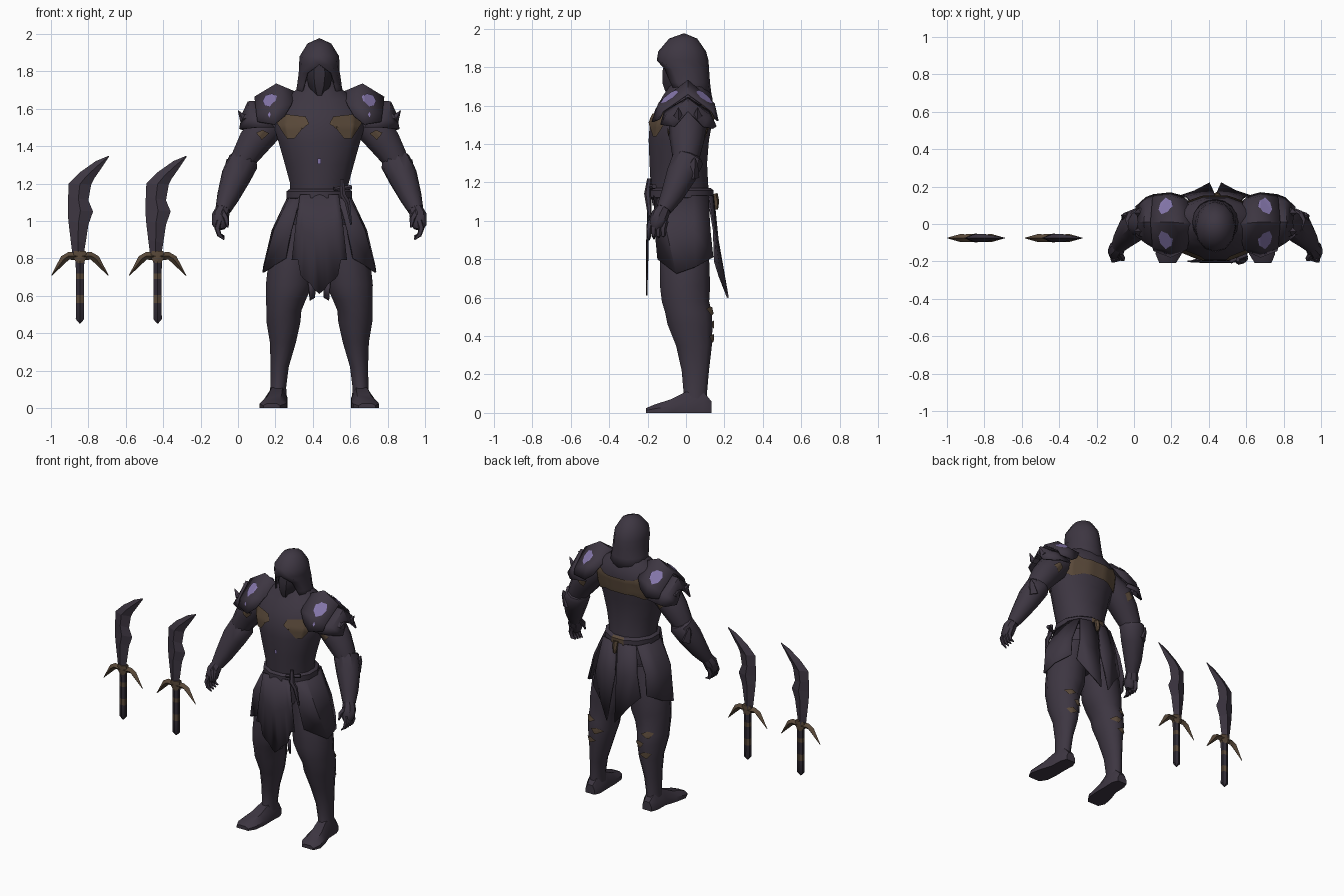
import bpy, bmesh, math
from mathutils import Vector
from mathutils.bvhtree import BVHTree

if "Cube" in bpy.data.objects:
    bpy.data.objects.remove(bpy.data.objects["Cube"])

CX = 0.435   # figure centre
made = []


def material(name, rgb):
    m = bpy.data.materials.new(name)
    m.use_nodes = True
    m.diffuse_color = (*rgb, 1)
    m.node_tree.nodes["Principled BSDF"].inputs["Base Color"].default_value = (*rgb, 1)
    return m


DARK = material("dusk_cloth", (.047, .037, .054))
SHADE = material("shadow_cloth", (.031, .025, .036))
BROWN = material("worn_bronze", (.1, .066, .041))
VIOLET = material("violet_mark", (.23, .18, .4))


def finish(name, bm, mats, rule=None, thick=0):
    if rule:
        for f in bm.faces:
            f.material_index = int(rule(f.calc_center_median()))
    me = bpy.data.meshes.new(name)
    bm.to_mesh(me)
    bm.free()
    for m in mats:
        me.materials.append(m)
    ob = bpy.data.objects.new(name, me)
    bpy.context.collection.objects.link(ob)
    if thick:
        mod = ob.modifiers.new("thickness", "SOLIDIFY")
        mod.thickness, mod.offset = thick, 0
    made.append(ob)
    return ob


def loft(name, rings, mats=(DARK,), s=1, ox=CX, closed=True, rule=None, thick=0):
    """Skin a list of rings; open strips become sheets with thickness."""
    bm = bmesh.new()
    rows = [[bm.verts.new((ox + s * p[0], p[1], p[2])) for p in r] for r in rings]
    n = len(rows[0])
    for a, b in zip(rows, rows[1:]):
        for i in range(n if closed else n - 1):
            j = (i + 1) % n
            bm.faces.new((a[i], a[j], b[j], b[i]))
    if closed:
        bm.faces.new(rows[0])
        bm.faces.new(rows[-1])
    bmesh.ops.remove_doubles(bm, verts=bm.verts, dist=.0002)
    bmesh.ops.recalc_face_normals(bm, faces=bm.faces)
    return finish(name, bm, mats, rule, thick)


def oval(x, z, rx, front, back, n=12):
    cy, ry = (front + back) / 2, (back - front) / 2
    return [(x + rx * math.cos(t), cy + ry * math.sin(t), z)
            for t in (math.tau * (i + .5) / n for i in range(n))]


def tube(path, n=8):
    """Rings square to a path of (x, y, z, radius)."""
    pts = [Vector(p[:3]) for p in path]
    rings = []
    for i, p in enumerate(pts):
        t = (pts[min(i + 1, len(pts) - 1)] - pts[max(i - 1, 0)]).normalized()
        u = Vector((0, 1, 0))
        u = (u - t * u.dot(t)).normalized()
        v = t.cross(u)
        rings.append([p + path[i][3] * (u * math.cos(k * math.tau / n) + v * math.sin(k * math.tau / n))
                      for k in range(n)])
    return rings


def decal(name, target, poly, mat, side=-1, s=1):
    """Painted patch: an (x, z) outline laid on the target from front (-1) or back (1)."""
    me = target.data
    tree = BVHTree.FromPolygons([v.co for v in me.vertices], [tuple(p.vertices) for p in me.polygons])
    bm = bmesh.new()
    bm.faces.new([bm.verts.new((CX + s * x, side, z)) for x, z in poly])
    bmesh.ops.triangulate(bm, faces=bm.faces)
    bmesh.ops.subdivide_edges(bm, edges=bm.edges, cuts=8, use_grid_fill=True)
    lost = []
    for v in bm.verts:
        hit, nor, _, _ = tree.ray_cast(v.co, Vector((0, -side, 0)))
        if hit is None:
            lost.append(v)
        else:
            v.co = hit + (nor if nor.y * side > 0 else -nor) * .009
    bmesh.ops.delete(bm, geom=lost, context="VERTS")
    bm.normal_update()
    bmesh.ops.reverse_faces(bm, faces=[f for f in bm.faces if f.normal.y * side < 0])
    finish(name, bm, (mat,))


# Torso and pelvis
torso = loft("torso", [oval(0, *r) for r in (
    (1.08, .165, -.18, .13), (1.2, .162, -.19, .12), (1.3, .19, -.195, .115), (1.42, .225, -.2, .125),
    (1.5, .25, -.195, .14), (1.58, .25, -.165, .15), (1.65, .2, -.125, .14), (1.7, .13, -.09, .11),
    (1.75, .07, -.07, .07))])
loft("pelvis", [oval(0, *r) for r in ((1.1, .16, -.17, .12), (.95, .19, -.15, .12), (.8, .1, -.08, .08))])
loft("belt", [oval(0, *r) for r in ((1.112, .165, -.19, .135), (1.122, .182, -.205, .15),
                                   (1.158, .182, -.205, .15), (1.17, .165, -.19, .135))],
     (DARK, BROWN), rule=lambda c: c.y > .08 and abs(c.x - CX) < .08)
loft("belt_tab", tube([(.01, .145, 1.14, .02), (.01, .155, 1.1, .018), (.012, .157, 1.06, .01)], 6), (BROWN,))
loft("belt_knife", tube([(.12, -.19, 1.22, .012), (.125, -.2, 1.14, .018), (.15, -.195, 1.1, .016),
                         (.17, -.185, .98, .006)], 6))
loft("belt_bar", tube([(.08, -.2, 1.17, .012), (.17, -.165, 1.18, .014)], 6))

# Hood with a front opening, and the masked face within
hood = []
for z, rx, f, b, gap in ((1.972, 0, -.01, -.01, 0), (1.945, .06, -.085, .055, 0), (1.88, .1, -.14, .1, 0),
                         (1.835, .104, -.147, .112, 0), (1.79, .106, -.13, .115, 36),
                         (1.72, .115, -.115, .12, 46), (1.655, .128, -.09, .128, 52)):
    row = []
    for i in range(13):
        t = math.radians(-90 + gap + (360 - 2 * gap) * i / 12)
        row.append((rx * math.cos(t), (f + b) / 2 + (b - f) / 2 * math.sin(t), z))
    hood.append(row)
loft("hood", hood, closed=False, thick=.01)
loft("face_mask", [oval(0, *r, 8) for r in ((1.84, .07, -.11, .05), (1.78, .078, -.13, .05),
                                           (1.72, .062, -.13, .04), (1.665, .028, -.11, .03))], (SHADE,))

# Front skirt panel with a ragged hem
half = [(-.148, .79), (-.115, .79), (-.1, .71), (-.085, .69), (-.045, .66), (-.03, .635)]
hem = half + [(0, .61)] + [(-x, z) for x, z in reversed(half)]
loft("front_skirt", [[(x * k, y + .25 * x * x, 1.14 + (z - 1.14) * q) for x, z in hem]
                     for k, y, q in ((.7, -.195, 0), (.85, -.203, .45), (1, -.205, 1))],
     closed=False, thick=.008)

for s, side in ((1, "left"), (-1, "right")):
    # Skirt sides and split back tails, with a slit between them
    loft(side + "_side_skirt", [
        [(.1, -.165, 1.13), (.15, -.16, .95), (.18, -.145, .8)],
        [(.155, -.09, 1.13), (.24, -.1, .95), (.3, -.05, .725)],
        [(.165, .04, 1.13), (.25, .04, .95), (.295, .05, .76)],
        [(.13, .115, 1.13), (.205, .125, .95), (.225, .14, .81)]], s=s, closed=False, thick=.01)
    loft(side + "_back_skirt", [
        [(.13, .115, 1.13), (.155, .145, .95), (.185, .15, .79)],
        [(.07, .135, 1.13), (.095, .155, .92), (.11, .175, .71)],
        [(.004, .142, 1.13), (.006, .165, .9), (.03, .218, .6)]], s=s, closed=False, thick=.01)

    # Leg, ragged thigh flap and foot
    leg = loft(side + "_leg", [oval(*r) for r in (
        (.1, .98, .1, -.13, .11), (.145, .8, .13, -.14, .125), (.16, .66, .13, -.14, .13),
        (.178, .58, .11, -.13, .125), (.19, .52, .097, -.112, .138), (.192, .46, .094, -.1, .142),
        (.195, .35, .072, -.055, .138), (.212, .22, .05, -.025, .122), (.22, .11, .044, -.015, .112),
        (.222, .04, .05, -.03, .115))], s=s)
    loft(side + "_thigh_flap", [[(.02, -.1, .68), (.06, -.12, .68)], [(.025, -.09, .59), (.05, -.11, .575)]],
         s=s, closed=False, thick=.008)
    loft(side + "_foot", [[(x - w, y, 0), (x - w, y, h * .5), (x - w * .55, y, h), (x + w * .55, y, h),
                           (x + w, y, h * .5), (x + w, y, 0)] for y, x, w, h in (
        (.133, .222, .035, .06), (.09, .222, .052, .11), (.0, .225, .052, .11), (-.08, .238, .066, .07),
        (-.16, .25, .07, .045), (-.208, .255, .045, .025))], s=s)
    for i, (x, z) in enumerate(((.22, .53), (.17, .46), (.21, .39))):
        decal(f"{side}_calf_wear_{i}", leg, [(x - .04, z), (x, z + .022), (x + .035, z + .01), (x + .01, z - .024)],
              BROWN, 1, s)

    # Arm, flared bracer and clawed hand
    arm = loft(side + "_upper_arm", tube([(.18, .01, 1.58, .08), (.28, .01, 1.51, .1), (.35, .005, 1.42, .09),
                                          (.4, 0, 1.34, .073), (.43, -.01, 1.27, .06)], 10), s=s)
    loft(side + "_bracer", tube([(.4, .015, 1.335, .07), (.405, .01, 1.32, .083), (.445, -.025, 1.24, .08),
                                 (.488, -.075, 1.13, .06), (.515, -.115, 1.06, .042)], 9), s=s)
    loft(side + "_bracer_point", tube([(.46, .03, 1.23, .04), (.485, .04, 1.3, .022), (.495, .045, 1.33, .002)], 5), s=s)
    loft(side + "_palm", tube([(.51, -.11, 1.075, .036), (.528, -.135, 1.03, .046), (.532, -.155, .98, .042),
                               (.528, -.16, .955, .025)], 8), s=s)
    for i in range(4):
        y = -.192 + i * .025
        loft(f"{side}_finger_{i + 1}", tube([(.535, y + .01, 1.0, .017), (.546, y, .96, .016),
                                             (.535, y, .925, .013), (.508, y, .9 + .006 * i, .004)], 5), s=s)
    loft(side + "_thumb", tube([(.52, -.15, 1.05, .02), (.497, -.185, 1.01, .016), (.49, -.195, .965, .005)], 5), s=s)
    decal(side + "_arm_wear", arm, [(.27, 1.47), (.3, 1.485), (.335, 1.47), (.31, 1.435)], BROWN, -1, s)
    decal(side + "_arm_back_wear", arm, [(.27, 1.48), (.3, 1.5), (.34, 1.47), (.3, 1.43)], BROWN, 1, s)

    # Layered shoulder plates
    pauldron = loft(side + "_shoulder_plate", [
        [(.185, -.15, 1.56), (.15, -.13, 1.62), (.125, .0, 1.685), (.15, .125, 1.62), (.185, .15, 1.56)],
        [(.24, -.175, 1.515), (.24, -.14, 1.61), (.23, .01, 1.73), (.24, .145, 1.61), (.24, .165, 1.52)],
        [(.33, -.14, 1.53), (.335, -.12, 1.57), (.345, .01, 1.66), (.335, .135, 1.57), (.33, .155, 1.53)]],
        s=s, closed=False, thick=.01)
    loft(side + "_lower_shoulder_plate", [
        [(.24, -.13, 1.5), (.29, -.11, 1.57), (.3, .01, 1.64), (.29, .12, 1.57), (.24, .15, 1.5)],
        [(.33, -.125, 1.5), (.37, -.1, 1.55), (.38, .01, 1.635), (.37, .12, 1.55), (.33, .155, 1.49)],
        [(.37, -.1, 1.495), (.425, -.06, 1.49), (.41, .01, 1.57), (.425, .09, 1.49), (.37, .14, 1.48)]],
        s=s, closed=False, thick=.01)
    for i, y in enumerate((-.04, .06)):
        loft(f"{side}_shoulder_spike_{i + 1}", tube([(.37, y, 1.555, .03), (.41, y, 1.545, .024),
                                                     (.434, y, 1.59, .002)], 4), s=s)
    for d, label in ((-1, "front"), (1, "back")):
        decal(f"{side}_{label}_mark", pauldron, [(.228, 1.66), (.235, 1.635), (.262, 1.605), (.29, 1.612),
                                                (.3, 1.635), (.285, 1.665), (.25, 1.675)], VIOLET, d, s)
    decal(side + "_small_mark", pauldron, [(.257, 1.565), (.265, 1.58), (.272, 1.565), (.265, 1.55)], VIOLET, -1, s)
    decal(side + "_chest_wear", torso, [(.055, 1.515), (.07, 1.555), (.2, 1.57), (.22, 1.52), (.165, 1.44),
                                        (.13, 1.44), (.09, 1.49)], BROWN, -1, s)

# Marks on the torso
decal("belly_mark", torso, [(-.01, 1.335), (.01, 1.335), (.01, 1.305), (-.01, 1.305)], VIOLET)
decal("back_wear", torso, [(-.22, 1.6), (-.17, 1.625), (-.11, 1.59), (.11, 1.59), (.17, 1.625), (.22, 1.6),
                           (.23, 1.5), (.17, 1.46), (.1, 1.485), (-.1, 1.485), (-.17, 1.46), (-.23, 1.5)], BROWN, 1)

# Two curved swords: blade, grip and winged guard
BY = -.075
blade = [(-.04, .02, .82, .82), (-.05, .03, .9, .88), (-.062, .045, 1.0, .98), (-.065, .07, 1.06, 1.05),
         (-.063, .045, 1.13, 1.11), (-.06, .06, 1.2, 1.195), (0, .075, 1.26, 1.225), (.085, .11, 1.32, 1.275),
         (.153, .156, 1.348, 1.344)]
for ox, label in ((-.845, "outer"), (-.43, "inner")):
    rings = []
    for i, (a, b, za, zb) in enumerate(blade):
        m, zm, t = (a + b) / 2, (za + zb) / 2, .022 if i < 7 else .012 if i < 8 else .002
        rings.append([(a, BY, za), (m, BY - t, zm), (b, BY, zb), (m, BY + t, zm)])
    loft(label + "_sword_blade", rings, ox=ox)
    loft(label + "_sword_grip", [oval(0, z, r, BY - r * .85, BY + r * .85, 6) for z, r in (
        (.452, .004), (.475, .026), (.56, .025), (.605, .025), (.69, .025), (.72, .025), (.82, .028))],
        (SHADE, BROWN), ox=ox, rule=lambda c: .56 < c.z < .605 or .69 < c.z < .72)
    loft(label + "_sword_collar", [oval(0, z, r, BY - .025, BY + .025, 6) for z, r in (
        (.775, .022), (.81, .045), (.84, .035))], (BROWN,), ox=ox)
    for s in (1, -1):
        loft(f"{label}_guard_{'left' if s > 0 else 'right'}", tube([
            (0, BY, .81, .022), (.06, BY, .813, .02), (.085, BY, .797, .021), (.152, BY, .708, .002)], 4),
            (BROWN,), s=s, ox=ox)

# Smooth shading with crisp edges; blades stay faceted
bpy.ops.object.select_all(action="DESELECT")
for ob in made:
    ob.select_set("blade" not in ob.name)
bpy.context.view_layer.objects.active = made[0]
bpy.ops.object.shade_smooth_by_angle(angle=math.radians(40))
